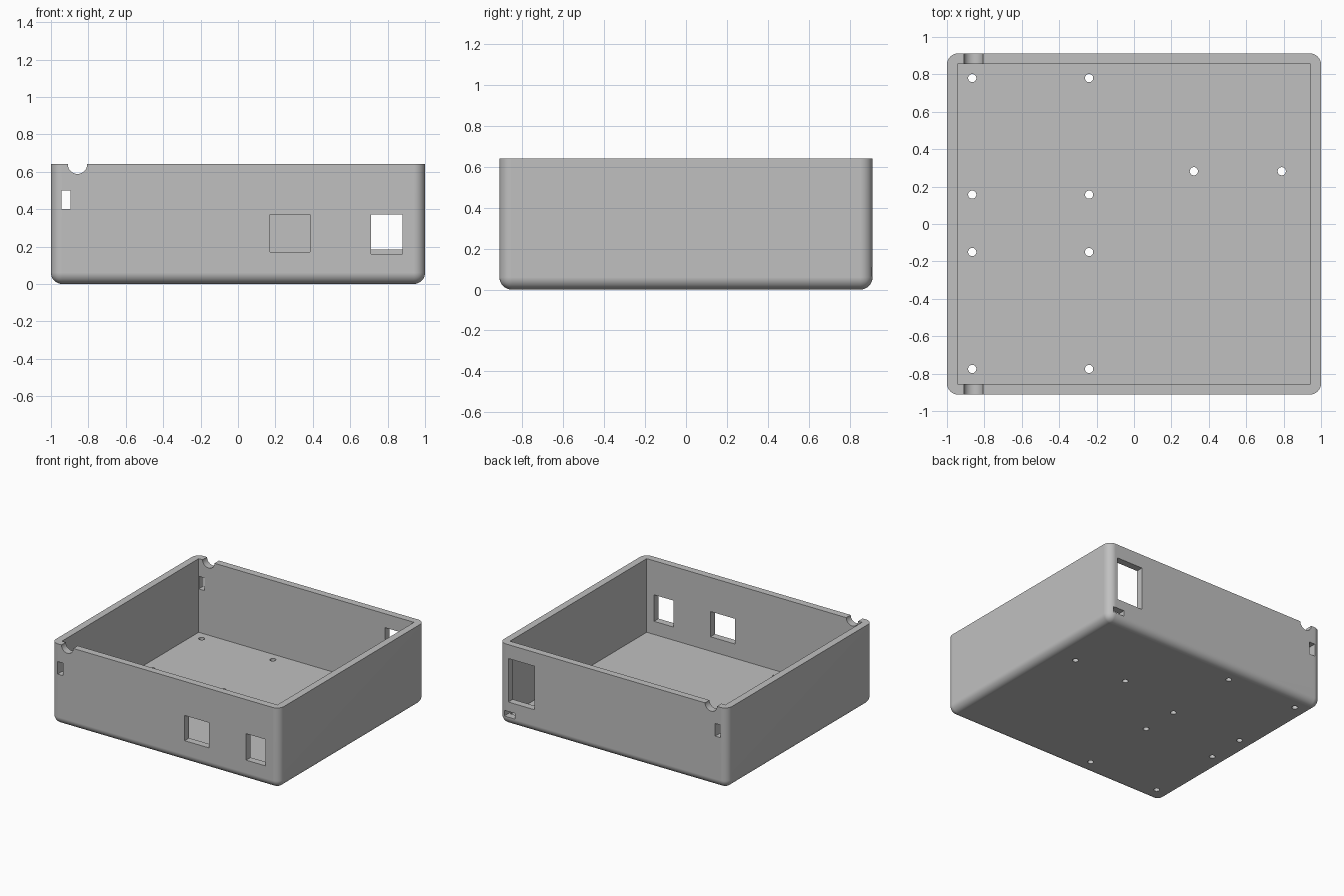
import bpy, bmesh, math
from mathutils import Matrix, Vector

cube = bpy.data.objects.get("Cube")
if cube:
    bpy.data.objects.remove(cube, do_unlink=True)

HALF_X, HALF_Y, HEIGHT = 1.0, 0.912, 0.64
WALL, ROUND = 0.056, 0.06

grey = bpy.data.materials.new("light_grey")
grey.use_nodes = True
colour = (0.527, 0.527, 0.527, 1)
grey.diffuse_color = colour
grey.node_tree.nodes["Principled BSDF"].inputs["Base Color"].default_value = colour


def make_object(name, bm):
    bmesh.ops.recalc_face_normals(bm, faces=bm.faces)
    mesh = bpy.data.meshes.new(name)
    bm.to_mesh(mesh)
    bm.free()
    mesh.materials.append(grey)
    obj = bpy.data.objects.new(name, mesh)
    bpy.context.collection.objects.link(obj)
    return obj


def block(low, high):
    low, high = Vector(low), Vector(high)
    bm = bmesh.new()
    bmesh.ops.create_cube(bm, size=1)
    for v in bm.verts:
        v.co = (low + high) / 2 + v.co * (high - low)
    return bm


def rod(centre, radius, length, along_y=False):
    bm = bmesh.new()
    turn = Matrix.Rotation(math.pi / 2 if along_y else 0, 4, "X")
    bmesh.ops.create_cone(bm, cap_ends=True, segments=32, radius1=radius,
                          radius2=radius, depth=length,
                          matrix=Matrix.Translation(centre) @ turn)
    return bm


# Case body: rounded upright corners and rounded underside, flat rim
bm = block((-HALF_X, -HALF_Y, 0), (HALF_X, HALF_Y, HEIGHT))
rounded = [e for e in bm.edges if min(v.co.z for v in e.verts) < 0.01]
bmesh.ops.bevel(bm, geom=rounded, offset=ROUND, offset_type="OFFSET", segments=8,
                profile=0.5, affect="EDGES", clamp_overlap=True)
case = make_object("open_case", bm)

# Inner cavity
cutters = [block((WALL - HALF_X, WALL - HALF_Y, WALL),
                 (HALF_X - WALL, HALF_Y - WALL, HEIGHT + 0.2))]

# Wall openings: side (-1 front, 1 back), x range, z range
openings = [
    (-1, 0.17, 0.385, 0.17, 0.37),
    (-1, 0.71, 0.88, 0.16, 0.37),
    (1, 0.69, 0.92, 0.185, 0.53),
    (1, 0.86, 0.955, 0.065, 0.11),
    (-1, -0.943, -0.895, 0.40, 0.50),
    (1, -0.943, -0.895, 0.40, 0.50),
]
for side, x0, x1, z0, z1 in openings:
    y = side * (HALF_Y - WALL / 2)
    cutters.append(block((x0, y - 0.05, z0), (x1, y + 0.05, z1)))

# Half-round cable notches in the rim
for side in (-1, 1):
    cutters.append(rod((-0.858, side * (HALF_Y - WALL / 2), HEIGHT), 0.052, 0.12, True))

# Screw holes in the floor
screws = [(x, y) for x in (-0.865, -0.24) for y in (0.78, 0.157, -0.15, -0.775)]
screws += [(0.32, 0.282), (0.79, 0.282)]
for x, y in screws:
    cutters.append(rod((x, y, WALL / 2), 0.022, 0.2))

# Carve everything out of the body
bpy.context.view_layer.objects.active = case
for bm in cutters:
    cutter = make_object("cutter", bm)
    cutter.hide_render = True
    mod = case.modifiers.new("carve", "BOOLEAN")
    mod.operation = "DIFFERENCE"
    mod.solver = "EXACT"
    mod.object = cutter
    bpy.ops.object.modifier_apply(modifier=mod.name)
    bpy.data.objects.remove(cutter, do_unlink=True)

# Smooth rounded edges, crisp cut edges
bpy.ops.object.select_all(action="DESELECT")
case.select_set(True)
bpy.ops.object.shade_smooth_by_angle(angle=math.radians(30))
weighted = case.modifiers.new("even_shading", "WEIGHTED_NORMAL")
weighted.keep_sharp = True
